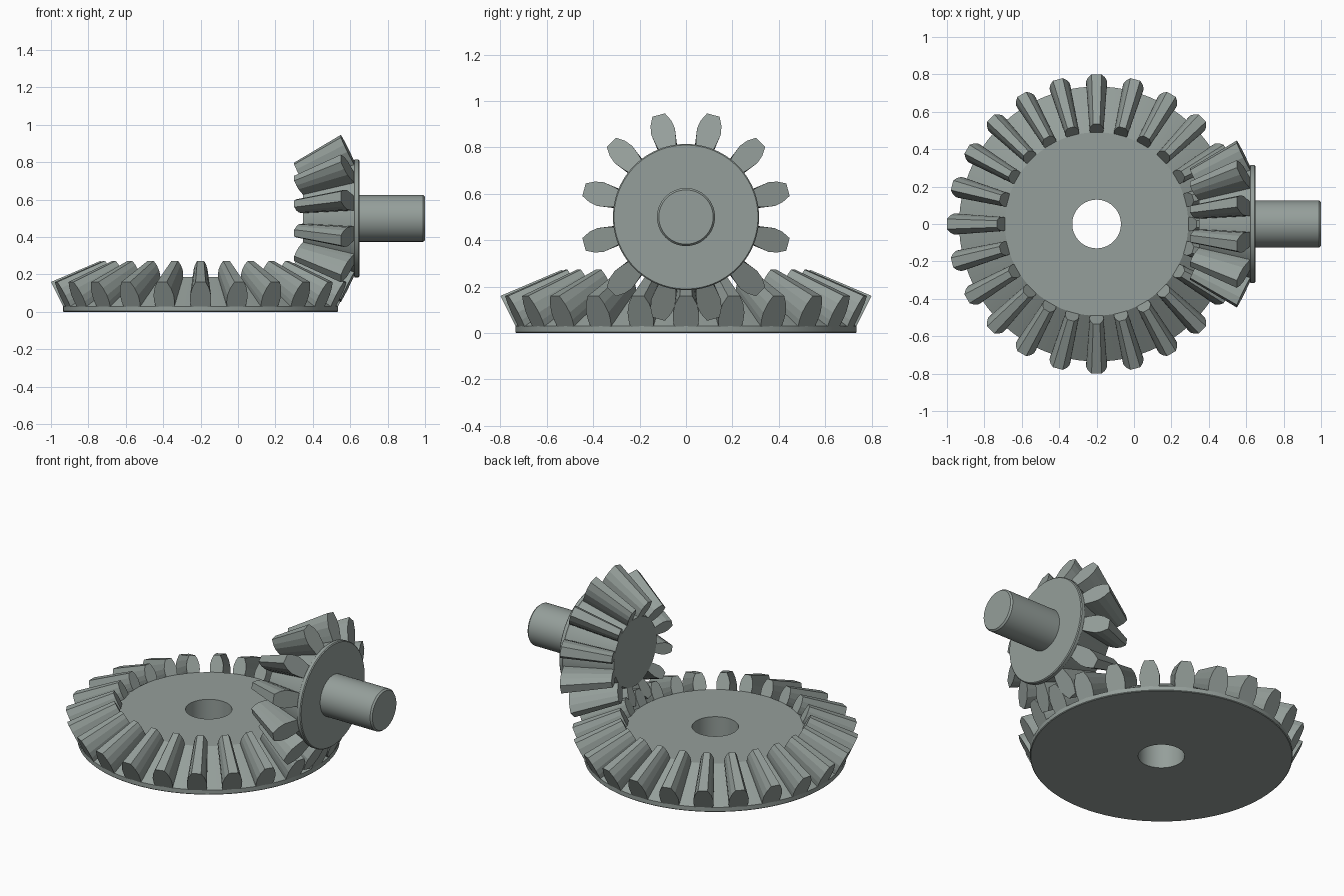
import bpy
import bmesh
from math import sin, cos, tau, radians
from mathutils import Vector

if "Cube" in bpy.data.objects:
    bpy.data.objects.remove(bpy.data.objects["Cube"], do_unlink=True)

steel = bpy.data.materials.new("grey green steel")
steel.use_nodes = True
colour = (0.30, 0.345, 0.325, 1)
steel.diffuse_color = colour
steel.node_tree.nodes["Principled BSDF"].inputs["Base Color"].default_value = colour

# Both gear axes meet at this point
APEX = Vector((-0.2, 0, 0.5))
INNER = 0.667      # tooth inner end, as a fraction of the distance from the apex


def wheel_frame(a, r, t):
    """Axis pointing down from the apex."""
    return APEX + Vector((r * cos(t), r * sin(t), -a))


def pinion_frame(a, r, t):
    """Axis pointing to +x from the apex."""
    return APEX + Vector((a, r * sin(t), r * cos(t)))


def finish(bm, name, smooth):
    bmesh.ops.recalc_face_normals(bm, faces=bm.faces)
    mesh = bpy.data.meshes.new(name)
    bm.to_mesh(mesh)
    bm.free()
    mesh.materials.append(steel)
    ob = bpy.data.objects.new(name, mesh)
    bpy.context.collection.objects.link(ob)
    if smooth:
        bpy.ops.object.select_all(action='DESELECT')
        ob.select_set(True)
        bpy.context.view_layer.objects.active = ob
        bpy.ops.object.shade_smooth_by_angle(angle=radians(30))
    return ob


def lathe(name, profile, frame, closed=False, steps=96):
    """Revolve (axial, radius) points; open profiles get end caps."""
    bm = bmesh.new()
    rings = [[bm.verts.new(frame(a, r, tau * i / steps)) for i in range(steps)]
             for a, r in profile]
    pairs = list(zip(rings, rings[1:]))
    if closed:
        pairs.append((rings[-1], rings[0]))
    else:
        bm.faces.new(rings[0])
        bm.faces.new(rings[-1])
    for low, high in pairs:
        for i in range(steps):
            j = (i + 1) % steps
            bm.faces.new((low[i], low[j], high[j], high[i]))
    return finish(bm, name, True)


def teeth(name, count, offset, root, tip, outline, frame):
    """Tapered teeth: an outline on the outer end, scaled toward the apex."""
    bm = bmesh.new()
    root, tip = Vector(root), Vector(tip)
    half = [(root.lerp(tip, h), w) for h, w in outline]
    section = half + [(p, -w) for p, w in reversed(half)]
    for k in range(count):
        t = tau * (k + offset) / count
        side = frame(0, 1, t + tau / 4) - APEX
        ends = []
        for scale in (1, INNER):
            ends.append([bm.verts.new(frame(p.x * scale, p.y * scale, t) + side * w * scale)
                         for p, w in section])
        outer, inner = ends
        bm.faces.new(outer)
        bm.faces.new(inner)
        for i in range(len(section)):
            j = (i + 1) % len(section)
            bm.faces.new((outer[i], outer[j], inner[j], inner[i]))
    return finish(bm, name, False)


# Large wheel: bored disc with a conical rim
lathe("wheel_body", [(0.5, 0.13), (0.5, 0.731), (0.496, 0.735), (0.47, 0.735),
                     (0.313, 0.49), (0.313, 0.13)], wheel_frame, closed=True)
teeth("wheel_teeth", 24, 0, (0.47, 0.735), (0.34, 0.80),
      [(-0.08, 0.05), (0.2, 0.056), (0.45, 0.056), (0.75, 0.045), (1, 0.027)],
      wheel_frame)

# Small pinion: cone with a back flange
lathe("pinion_body", [(0.547, 0.207), (0.82, 0.31), (0.824, 0.315),
                      (0.844, 0.315), (0.849, 0.31)], pinion_frame)
teeth("pinion_teeth", 12, 0.5, (0.82, 0.31), (0.75, 0.455),
      [(-0.08, 0.036), (0.2, 0.046), (0.5, 0.053), (0.75, 0.046), (1, 0.028)],
      pinion_frame)

# Pinion drive shaft
lathe("pinion_shaft", [(0.83, 0.125), (1.19, 0.125), (1.2, 0.117)],
      pinion_frame, steps=64)
